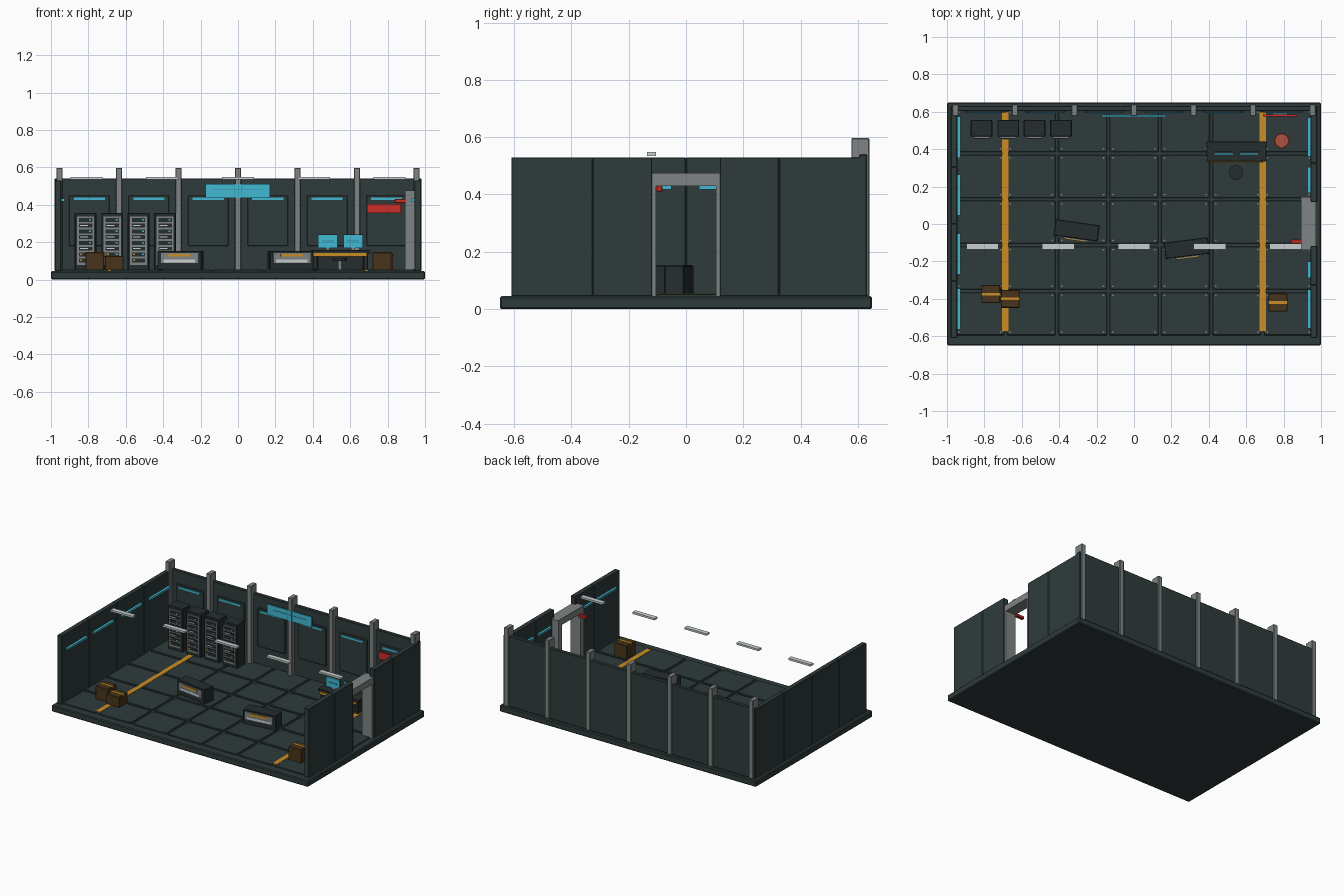
import bpy, bmesh, math
from mathutils import Matrix, Vector


def mat(name, rgb):
    m = bpy.data.materials.new(name)
    m.diffuse_color = (*rgb, 1)
    return m


WALL = mat("dark_teal_steel", (0.028, 0.044, 0.044))
DARK = mat("charcoal", (0.019, 0.027, 0.028))
GREY = mat("grey_metal", (0.21, 0.23, 0.23))
CYAN = mat("cyan_glow", (0.055, 0.48, 0.65))
TEAL = mat("deep_cyan", (0.03, 0.26, 0.36))
ORANGE = mat("amber", (0.60, 0.27, 0.017))
RED = mat("alarm_red", (0.60, 0.027, 0.022))
RUST = mat("rust_red", (0.42, 0.085, 0.05))
BROWN = mat("crate_brown", (0.065, 0.035, 0.011))
WHITE = mat("lamp_white", (0.58, 0.62, 0.62))


def boxes(name, items, m, bevel=0.0, place=None):
    """One object made of boxes given as (x0, x1, y0, y1, z0, z1)."""
    bm = bmesh.new()
    for x0, x1, y0, y1, z0, z1 in items:
        c = Vector(((x0 + x1) / 2, (y0 + y1) / 2, (z0 + z1) / 2))
        M = Matrix.Translation(c) @ Matrix.Diagonal((x1 - x0, y1 - y0, z1 - z0, 1))
        bmesh.ops.create_cube(bm, size=1, matrix=M)
    return finish(name, bm, m, bevel, place)


def cylinders(name, items, m, sides=16, bevel=0.0):
    """One object made of upright cylinders given as (x, y, z0, z1, r)."""
    bm = bmesh.new()
    for x, y, z0, z1, r in items:
        bmesh.ops.create_cone(bm, cap_ends=True, segments=sides, radius1=r, radius2=r,
                              depth=z1 - z0, matrix=Matrix.Translation((x, y, (z0 + z1) / 2)))
    return finish(name, bm, m, bevel, None)


def finish(name, bm, m, bevel, place):
    me = bpy.data.meshes.new(name)
    bm.to_mesh(me)
    bm.free()
    me.materials.append(m)
    ob = bpy.data.objects.new(name, me)
    bpy.context.collection.objects.link(ob)
    if place:
        ob.matrix_world = place
    if bevel:
        b = ob.modifiers.new("edge", 'BEVEL')
        b.width, b.segments = bevel, 1
    return ob


F = 0.053  # floor height

# floor slab, panels and bolts
boxes("floor_slab", [(-1, 1, -0.65, 0.65, 0, 0.045)], WALL, 0.006)
cols = [(i - 3) * 0.275 for i in range(7)]
rows = [(j - 2) * 0.245 + 0.01 for j in range(5)]
boxes("floor_panels", [(x - 0.13, x + 0.13, y - 0.115, y + 0.115, 0.04, F)
                       for x in cols for y in rows], WALL, 0.003)
cylinders("floor_bolts", [(x + sx * 0.112, y + sy * 0.098, F - 0.002, F + 0.003, 0.005)
                          for x in cols for y in rows for sx in (-1, 1) for sy in (-1, 1)], GREY, 6)
boxes("floor_stripes", [(s * 0.688 - 0.017, s * 0.688 + 0.017, -0.575, 0.6, 0.046, F + 0.002)
                        for s in (-1, 1)], ORANGE)

# back wall with raised panels, pillars and light strips
boxes("back_wall", [(-0.98, 0.98, 0.605, 0.632, 0.045, 0.54)], WALL, 0.003)
bays = [(i - 2.5) * 0.318 for i in range(6)]
boxes("back_wall_panels", [(x - 0.108, x + 0.108, 0.597, 0.61, 0.18, 0.45) for x in bays], WALL, 0.003)
boxes("back_lights", [(x - 0.083, x + 0.083, 0.591, 0.6, 0.424, 0.438) for x in bays], CYAN)
boxes("pillars", [((i - 3) * 0.318 - 0.017, (i - 3) * 0.318 + 0.017, 0.577, 0.64, 0.045, 0.597)
                  for i in range(7)], GREY, 0.003)

# side walls
boxes("left_wall", [(-0.98, -0.945, a, a + 0.305, 0.045, 0.53)
                    for a in (-0.61, -0.305, 0.0, 0.305)], WALL, 0.003)
boxes("left_lights", [(-0.946, -0.928, y - 0.11, y + 0.11, 0.418, 0.432)
                      for y in (-0.455, -0.16, 0.155, 0.465)], CYAN)
boxes("right_wall", [(0.943, 0.98, a, b, 0.045, 0.53)
                     for a, b in ((-0.61, -0.326), (-0.326, -0.118), (0.118, 0.325), (0.325, 0.61))],
      WALL, 0.003)
boxes("right_lights", [(0.928, 0.946, a, b, 0.418, 0.432)
                       for a, b in ((-0.56, -0.35), (-0.29, -0.2), (0.165, 0.305), (0.36, 0.57))], CYAN)

# door frame and alarm lamp
boxes("door_frame", [(0.893, 0.972, -0.14, -0.104, 0.045, 0.475),
                     (0.893, 0.972, 0.104, 0.145, 0.045, 0.475),
                     (0.893, 0.972, -0.104, 0.104, 0.43, 0.475)], GREY)
boxes("door_alarm", [(0.838, 0.9, -0.105, -0.082, 0.41, 0.43)], RED, 0.003)

# wall display and warning sign
boxes("wall_display", [(-0.175, 0.172, 0.573, 0.582, 0.437, 0.51)], CYAN)
boxes("wall_display_lines", [(-0.13, 0.13, 0.571, 0.574, 0.478, 0.481),
                             (-0.018, -0.016, 0.571, 0.574, 0.437, 0.51),
                             (0.016, 0.018, 0.571, 0.574, 0.437, 0.51)], TEAL)
boxes("warning_sign", [(0.69, 0.872, 0.576, 0.586, 0.355, 0.405)], RED)
boxes("warning_sign_mount", [(0.74, 0.82, 0.585, 0.6, 0.365, 0.395)], GREY)

# floating ceiling lamps
boxes("ceiling_lamps", [(x - 0.086, x + 0.086, -0.137, -0.105, 0.535, 0.548)
                        for x in (-0.81, -0.405, 0, 0.405, 0.81)], WHITE)

# server racks
racks = (-0.815, -0.672, -0.532, -0.39)
slots = [0.092 + k * 0.031 for k in range(8)]
boxes("rack_bodies", [(x - 0.058, x + 0.058, 0.467, 0.557, F - 0.003, 0.357) for x in racks], DARK, 0.004)
boxes("rack_faces", [(x - 0.046, x + 0.046, 0.46, 0.47, 0.078, 0.338) for x in racks], GREY)
boxes("rack_units", [(x - 0.036, x + 0.036, 0.454, 0.462, z, z + 0.021)
                     for x in racks for z in slots], DARK)
boxes("rack_bars", [(x - 0.03, x + 0.012, 0.451, 0.455, z + 0.009, z + 0.014)
                    for x in racks for z in slots[2::2]], WHITE)
boxes("rack_blue_leds", [(x + 0.018, x + 0.03, 0.451, 0.455, z + 0.008, z + 0.015)
                         for x in racks for z in slots[1::2]], CYAN)
boxes("rack_amber_leds", [(x - 0.03, x - 0.018, 0.451, 0.455, z + 0.008, z + 0.015)
                          for x in racks for z in slots[:2]], ORANGE)

# control desk with two monitors
boxes("desk", [(0.387, 0.708, 0.335, 0.442, 0.14, 0.157),
               (0.4, 0.425, 0.345, 0.435, F - 0.003, 0.14),
               (0.67, 0.695, 0.345, 0.435, F - 0.003, 0.14),
               (0.425, 0.67, 0.415, 0.432, F - 0.003, 0.14)], DARK, 0.003)
boxes("desk_trim", [(0.405, 0.69, 0.328, 0.337, 0.124, 0.141)], ORANGE)
mons = (0.48, 0.615)
boxes("monitor_backs", [(x - 0.052, x + 0.052, 0.377, 0.387, 0.172, 0.24) for x in mons], DARK)
boxes("monitor_screens", [(x - 0.051, x + 0.051, 0.369, 0.378, 0.17, 0.239) for x in mons], CYAN)
boxes("monitor_lines", [(x - 0.032, x + 0.032, 0.366, 0.37, 0.203, 0.208) for x in mons], TEAL)
boxes("monitor_stands", [(x - 0.01, x + 0.01, 0.375, 0.39, 0.155, 0.18) for x in mons], GREY)

# stool
cylinders("stool_seat", [(0.545, 0.275, 0.1, 0.115, 0.039)], DARK, 20)
cylinders("stool_post", [(0.545, 0.275, F - 0.003, 0.1, 0.01)], GREY, 12)

# barrel with rim rings
cylinders("barrel", [(0.79, 0.445, F - 0.003, 0.14, 0.038)], RUST, 20, 0.002)
cylinders("barrel_rings", [(0.79, 0.445, z, z + 0.007, 0.042) for z in (0.062, 0.095, 0.127)], RUST, 20)

# two angled consoles
for tag, x, y, ang in (("left", -0.307, -0.035, -8), ("right", 0.282, -0.13, 7)):
    P = Matrix.Translation((x, y, 0)) @ Matrix.Rotation(math.radians(ang), 4, 'Z')
    boxes(tag + "_console", [(-0.119, 0.119, -0.043, 0.045, F - 0.003, 0.153)], DARK, 0.004, P)
    boxes(tag + "_console_face", [(-0.1, 0.1, -0.049, -0.042, 0.088, 0.142)], GREY, 0, P)
    boxes(tag + "_console_slot", [(-0.085, 0.085, -0.051, -0.048, 0.092, 0.108)], WHITE, 0, P)
    boxes(tag + "_console_display", [(-0.06, 0.06, -0.054, -0.048, 0.122, 0.137)], ORANGE, 0, P)

# strapped crates
crates = ((-0.765, -0.375, 0.144), (-0.662, -0.4, 0.125), (0.77, -0.42, 0.146))
boxes("crates", [(x - 0.05, x + 0.05, y - 0.048, y + 0.048, F - 0.003, h) for x, y, h in crates],
      BROWN, 0.003)
boxes("crate_straps", [(x - 0.051, x + 0.051, y - 0.007, y + 0.007, h - 0.006, h + 0.002)
                       for x, y, h in crates], ORANGE)
